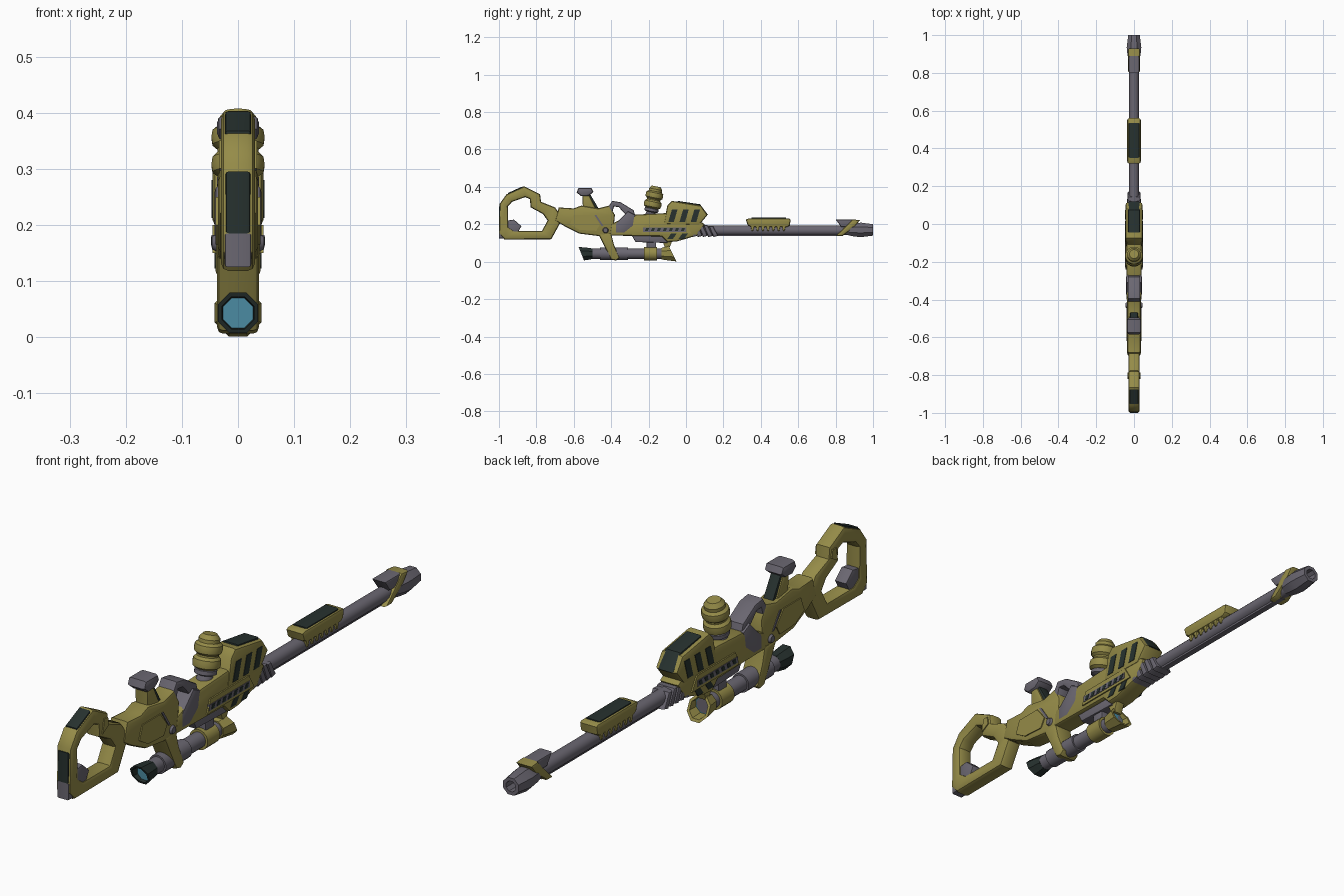
import bpy, bmesh, math
from mathutils import Vector

if "Cube" in bpy.data.objects:
    bpy.data.objects.remove(bpy.data.objects["Cube"])


def material(name, rgb):
    m = bpy.data.materials.new(name)
    m.use_nodes = True
    m.diffuse_color = (*rgb, 1)
    m.node_tree.nodes["Principled BSDF"].inputs["Base Color"].default_value = (*rgb, 1)
    return m


OLIVE = material("olive yellow", (0.30, 0.26, 0.065))
GRAY = material("steel gray", (0.145, 0.135, 0.165))
DARK = material("dark green", (0.02, 0.031, 0.028))
BLUE = material("lens blue", (0.07, 0.26, 0.36))


def finish(name, bm, mats, loc=(0, 0, 0), angle=35):
    bmesh.ops.recalc_face_normals(bm, faces=bm.faces)
    mesh = bpy.data.meshes.new(name)
    bm.to_mesh(mesh)
    bm.free()
    for m in mats:
        mesh.materials.append(m)
    ob = bpy.data.objects.new(name, mesh)
    ob.location = loc
    bpy.context.collection.objects.link(ob)
    bpy.ops.object.select_all(action='DESELECT')
    ob.select_set(True)
    bpy.context.view_layer.objects.active = ob
    bpy.ops.object.shade_smooth_by_angle(angle=math.radians(angle))
    return ob


def slab(name, outline, hw, mat, bevel=0.012, inner=None, x=0):
    """Side profile (y, z) given a width, with chamfered rims and an optional hole."""
    bm = bmesh.new()

    def loop(pts, side):
        return [bm.verts.new((side * hw, y, z)) for y, z in pts]

    def band(a, b):
        for i in range(len(a)):
            j = (i + 1) % len(a)
            bm.faces.new((a[i], a[j], b[j], b[i]))

    left, right = loop(outline, -1), loop(outline, 1)
    band(left, right)
    if inner:
        left_in, right_in = loop(inner, -1), loop(inner, 1)
        band(left_in, right_in)
        band(left, left_in)
        band(right, right_in)
    else:
        bm.faces.new(left)
        bm.faces.new(right)
    bmesh.ops.recalc_face_normals(bm, faces=bm.faces)
    if bevel:
        rims = [e for e in bm.edges
                if sum(abs(f.normal.x) > 0.9 for f in e.link_faces) == 1]
        bmesh.ops.bevel(bm, geom=rims, offset=bevel, segments=2, profile=0.5,
                        affect='EDGES', clamp_overlap=True)
    return finish(name, bm, [mat], (x, 0, 0))


def box(name, y0, y1, z0, z1, hw, mat, bevel=0.005, x=0):
    return slab(name, [(y0, z0), (y0, z1), (y1, z1), (y1, z0)], hw, mat, bevel, x=x)


def both_sides(name, outline, x, mat):
    """Thin mirrored plates on the left and right faces."""
    for side, label in ((1, "left"), (-1, "right")):
        slab(f"{name}_{label}", outline, 0.004, mat, 0, x=side * x)


def lathe(name, rings, mats, loc, segs=16, rx=0):
    """Rings of (radius, distance along y, material index, slant)."""
    bm = bmesh.new()
    prev = None
    for r, h, mi, slant in rings:
        ring = []
        for k in range(segs):
            a = 2 * math.pi * (k + 0.5) / segs
            s = max(r, 1e-5) * math.sin(a)
            ring.append(bm.verts.new((max(r, 1e-5) * math.cos(a), h + slant * s, s)))
        if prev:
            for i in range(segs):
                j = (i + 1) % segs
                bm.faces.new((prev[i], prev[j], ring[j], ring[i])).material_index = mi
        prev = ring
    bmesh.ops.remove_doubles(bm, verts=bm.verts, dist=0.0002)
    ob = finish(name, bm, mats, loc)
    ob.rotation_euler.x = rx
    return ob


def tube(name, y0, y1, z, r, mat, segs=16):
    return lathe(name, [(0, y0, 0, 0), (r, y0, 0, 0), (r, y1, 0, 0), (0, y1, 0, 0)],
                 [mat], (0, 0, z), segs)


# Skeleton stock with rear pads
slab("stock_loop",
     [(-1, .15), (-.996, .31), (-.96, .36), (-.865, .403), (-.78, .36),
      (-.775, .32), (-.70, .29), (-.66, .23), (-.72, .12), (-.97, .118)],
     0.03, OLIVE, 0.013,
     inner=[(-.95, .185), (-.952, .295), (-.93, .32), (-.86, .345), (-.835, .335),
            (-.83, .29), (-.765, .255), (-.74, .22), (-.77, .165), (-.92, .165)])
box("stock_rear_pad", -1, -.96, .185, .295, 0.022, DARK)
box("stock_heel", -1, -.95, .125, .185, 0.024, GRAY)
slab("stock_slope_pad", [(-.953, .34), (-.953, .367), (-.875, .402), (-.875, .37)],
     0.023, DARK, 0.004)
slab("stock_wedge", [(-.955, .22), (-.92, .225), (-.88, .19), (-.9, .155), (-.955, .155)],
     0.024, GRAY, 0.006)
both_sides("stock_collar", [(-.82, .30), (-.81, .35), (-.79, .35), (-.785, .32)], 0.03, OLIVE)

# Rear body
slab("rear_body",
     [(-.70, .22), (-.68, .29), (-.60, .285), (-.56, .30), (-.47, .285), (-.41, .30),
      (-.38, .25), (-.39, .15), (-.45, .135), (-.57, .15), (-.65, .19)],
     0.036, OLIVE, 0.012)
both_sides("rear_panel", [(-.62, .2), (-.6, .25), (-.5, .25), (-.46, .2), (-.48, .165), (-.57, .17)],
           0.036, OLIVE)
both_sides("rear_groove", [(-.49, .25), (-.45, .19), (-.44, .19), (-.48, .25)], 0.035, GRAY)

# Post with rounded head
slab("post", [(-.555, .36), (-.52, .36), (-.475, .27), (-.55, .27)], 0.026, OLIVE, 0.008)
slab("post_pad", [(-.53, .355), (-.512, .36), (-.465, .28), (-.49, .27)], 0.02, DARK, 0.004)
slab("post_head", [(-.585, .37), (-.575, .395), (-.505, .395), (-.495, .372), (-.52, .352), (-.56, .35)],
     0.037, GRAY, 0.012)

# Gray arch and wedge
slab("arch",
     [(-.43, .27), (-.395, .325), (-.35, .318), (-.28, .275), (-.27, .24), (-.33, .20),
      (-.32, .25), (-.36, .292), (-.385, .295), (-.395, .26)], 0.033, GRAY, 0.007)
slab("arch_wedge", [(-.38, .15), (-.33, .15), (-.28, .19), (-.27, .25), (-.31, .27), (-.38, .2)],
     0.042, GRAY, 0.01)

# Receiver
slab("receiver",
     [(-.41, .14), (-.40, .2), (-.30, .25), (-.10, .26), (.02, .25), (.10, .2),
      (.06, .14), (-.05, .108), (-.1, .105), (-.13, .135)], 0.04, OLIVE, 0.012)
slab("lower_rail", [(-.29, .14), (-.27, .105), (-.1, .1), (-.08, .14)], 0.024, GRAY, 0.006)
both_sides("side_panel", [(-.24, .15), (-.22, .2), (0, .2), (.03, .15)], 0.041, OLIVE)
both_sides("side_strip", [(-.23, .16), (-.23, .182), (0, .182), (0, .16)], 0.043, GRAY)
for i in range(7):
    y = -.22 + .032 * i
    both_sides(f"vent_{i + 1}", [(y, .163), (y + .006, .179), (y + .022, .179), (y + .016, .163)],
               0.0445, DARK)
for i in range(2):
    y = -.10 + .06 * i
    both_sides(f"lower_stripe_{i + 1}", [(y, .122), (y + .02, .15), (y + .05, .15), (y + .03, .122)],
               0.038, DARK)

# Striped upper block with dark cover
slab("upper_block", [(-.12, .2), (-.1, .3), (-.075, .325), (.08, .30), (.115, .25), (.07, .195)],
     0.045, OLIVE, 0.013)
slab("block_cover", [(-.06, .25), (-.045, .325), (.075, .307), (.118, .25), (.08, .24)],
     0.031, DARK, 0.006)
for i in range(3):
    y = -.095 + .06 * i
    both_sides(f"hazard_stripe_{i + 1}",
               [(y, .212), (y + .03, .212), (y + .05, .28), (y + .02, .28)], 0.043, DARK)

# Canister on a gray neck
lathe("canister",
      [(0, 0, 0, 0), (.03, 0, 0, 0), (.03, .022, 0, 0), (.025, .04, 0, 0), (.038, .046, 0, 0),
       (.038, .06, 0, 0), (.034, .062, 0, 0), (.046, .07, 1, 0), (.048, .083, 1, 0),
       (.046, .097, 1, 0), (.037, .106, 1, 0), (.037, .112, 1, 0), (.046, .12, 1, 0),
       (.048, .133, 1, 0), (.046, .146, 1, 0), (.036, .154, 1, 0), (.036, .166, 1, 0),
       (.024, .181, 1, 0), (0, .181, 1, 0)],
      [GRAY, OLIVE], (0, -.195, .225), 20, math.pi / 2 - 0.2)

# Barrel with fins
tube("barrel", 0, .93, .167, .026, GRAY)
box("barrel_under_rail", .12, .84, .137, .155, .012, GRAY, .003)
for i in range(5):
    y = .01 + .028 * i
    top = .207 - .004 * i
    slab(f"fin_{i + 1}", [(y, top), (y + .022, top), (y + .05, .138), (y + .025, .132)],
         .039 - .001 * i, GRAY, .008)

# Fore guard with comb teeth
slab("fore_guard", [(.32, .225), (.335, .231), (.55, .231), (.56, .225), (.555, .195),
                    (.54, .185), (.35, .185), (.33, .195)], .036, OLIVE, .01)
box("guard_cover", .35, .535, .20, .235, .029, DARK, .007)
for i in range(7):
    y = .345 + .028 * i
    slab(f"guard_tooth_{i + 1}", [(y, .19), (y + .02, .19), (y + .014, .165), (y + .006, .165)],
         .032, OLIVE, .004)

# Muzzle and sight
slab("sight_collar", [(.80, .137), (.835, .137), (.90, .185), (.93, .222), (.89, .226), (.86, .195)],
     .033, OLIVE, .009)
slab("sight_block", [(.80, .226), (.89, .226), (.87, .185), (.83, .185)], .028, GRAY, .007)
lathe("muzzle",
      [(0, .87, 0, 0), (.032, .87, 0, 0), (.038, .9, 0, 0), (.042, .935, 0, 0), (.033, 1, 0, 0),
       (.02, 1, 0, 0), (.02, .95, 0, 0), (0, .95, 0, 0)], [GRAY], (0, 0, .17), 8)

# Scope tube, rings, slanted end cups and lenses
SCOPE_Z = .043
for name, y0, y1, r, mat in (("scope_tube", -.52, -.1, .028, GRAY),
                             ("scope_sleeve", -.46, -.31, .034, GRAY),
                             ("scope_mid_ring", -.225, -.155, .037, OLIVE)):
    tube(name, y0, y1, SCOPE_Z, r, mat)
lathe("scope_rear_cup",
      [(0, -.5, 0, 0), (.03, -.5, 0, 0), (.034, -.52, 0, -.2), (.039, -.56, 0, -.4),
       (.031, -.56, 0, -.4), (.029, -.535, 0, 0), (0, -.535, 1, 0)],
      [DARK, BLUE], (0, 0, SCOPE_Z), 8)
lathe("scope_front_cup",
      [(0, -.13, 0, 0), (.034, -.13, 0, 0), (.038, -.11, 0, -.2), (.045, -.072, 0, -.5),
       (.035, -.072, 0, -.5), (.032, -.1, 0, 0), (0, -.1, 1, 0)],
      [OLIVE, BLUE], (0, 0, SCOPE_Z), 8)

# Scope mounts
slab("rear_strut", [(-.47, .15), (-.40, .15), (-.385, .09), (-.355, .02), (-.375, .006), (-.40, .012), (-.435, .08)],
     .037, OLIVE, .01)
box("front_mount", -.21, -.16, .06, .11, .018, GRAY)
slab("front_brace", [(-.13, .12), (-.07, .12), (-.09, .07), (-.11, .07)], .018, OLIVE, .004)

# Side bolts
for side, label in ((1, "left"), (-1, "right")):
    bolt = lathe(f"bolt_{label}", [(0, -.004, 0, 0), (.016, -.004, 0, 0), (.012, .004, 0, 0), (0, .004, 0, 0)],
                 [GRAY], (side * .042, -.43, .168), 12)
    bolt.rotation_euler.z = -side * math.pi / 2
